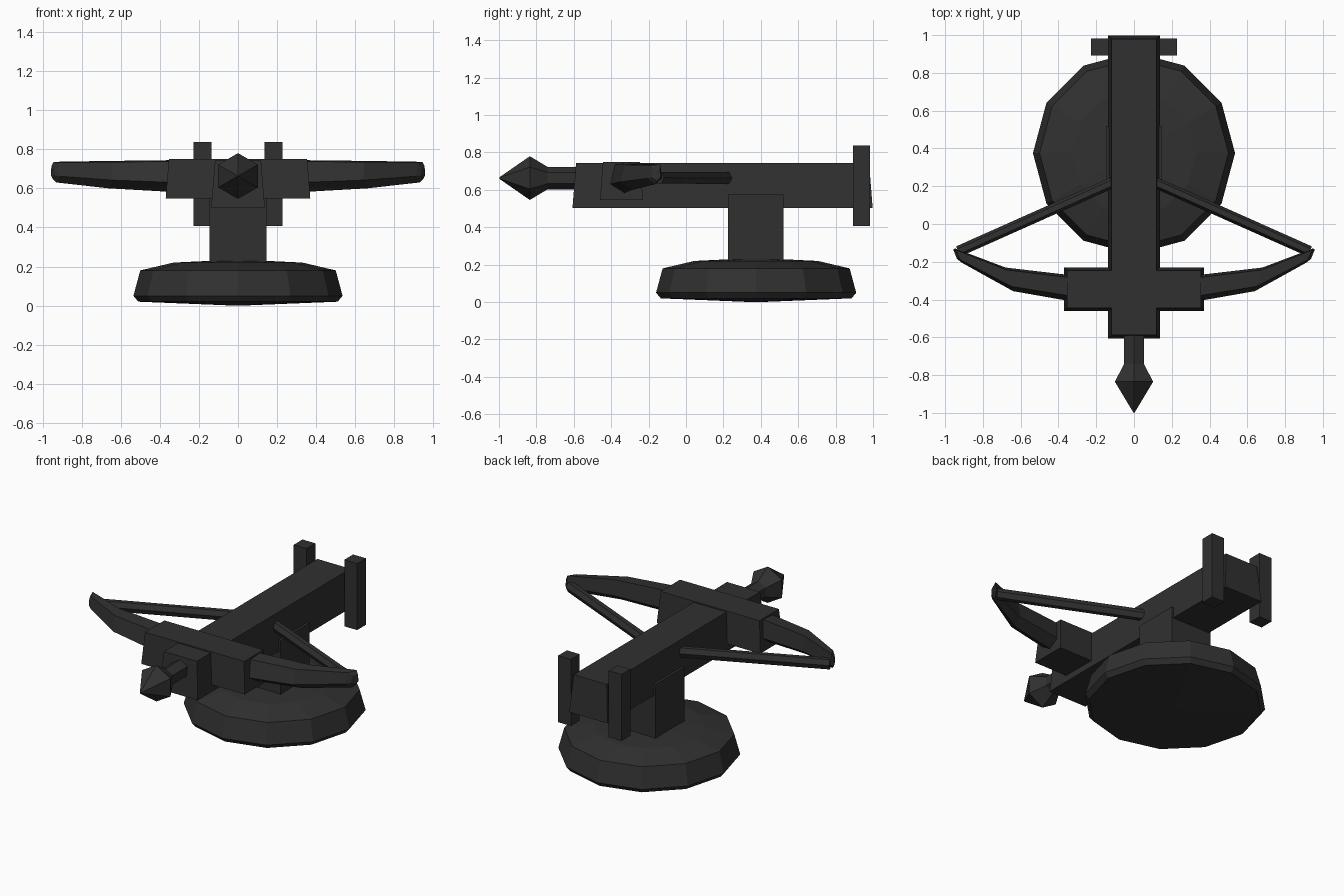
import bpy, bmesh
from math import cos, sin, pi
from mathutils import Vector

if "Cube" in bpy.data.objects:
    bpy.data.objects.remove(bpy.data.objects["Cube"])

dark = bpy.data.materials.new("dark_iron")
dark.diffuse_color = (0.03, 0.03, 0.03, 1)
dark.use_nodes = True
dark.node_tree.nodes["Principled BSDF"].inputs["Base Color"].default_value = dark.diffuse_color


def make(name, rings):
    """Skin a list of equal-length point rings and cap both ends."""
    bm = bmesh.new()
    vs = [[bm.verts.new(p) for p in ring] for ring in rings]
    n = len(vs[0])
    for a, b in zip(vs, vs[1:]):
        for i in range(n):
            j = (i + 1) % n
            bm.faces.new((a[i], a[j], b[j], b[i]))
    bm.faces.new(vs[0][::-1])
    bm.faces.new(vs[-1])
    bmesh.ops.recalc_face_normals(bm, faces=bm.faces)
    me = bpy.data.meshes.new(name)
    bm.to_mesh(me)
    bm.free()
    me.materials.append(dark)
    ob = bpy.data.objects.new(name, me)
    bpy.context.collection.objects.link(ob)
    return ob


def block(name, x, y, z, inset=0.0):
    """Box whose top is drawn in by inset."""
    def ring(d, h):
        return [(x[0] + d, y[0] + d, h), (x[1] - d, y[0] + d, h),
                (x[1] - d, y[1] - d, h), (x[0] + d, y[1] - d, h)]
    return make(name, [ring(0, z[0]), ring(inset, z[1])])


def mirror(ob):
    ob.modifiers.new("mirror", 'MIRROR').use_mirror_merge = False


# Round twelve-sided base
profile = [(0.02, 0.0), (0.51, 0.02), (0.535, 0.05), (0.5, 0.18), (0.33, 0.22), (0.02, 0.235)]
make("base", [[(r * cos(i * pi / 6), 0.375 + r * sin(i * pi / 6), z) for i in range(12)]
              for r, z in profile])

# Column, stock and bow mount
block("column", (-0.147, 0.147), (0.225, 0.52), (0.2, 0.575))
block("stock", (-0.137, 0.137), (-0.607, 0.998), (0.503, 0.743), 0.019)
block("bow_mount", (-0.37, 0.37), (-0.46, -0.23), (0.547, 0.75), 0.016)

# Rear posts
mirror(block("rear_post", (0.135, 0.227), (0.893, 0.983), (0.408, 0.838)))

# Bolt with pointed head
bolt = [(-0.5, 0.06), (-0.74, 0.06), (-0.835, 0.117), (-0.998, 0.004)]
make("bolt", [[(r * sin(i * pi / 3), y, 0.663 + r * cos(i * pi / 3)) for i in range(6)]
              for y, r in bolt])

# Bow arms: five-sided section along a curved, tapering path
section = [(-0.5, -0.2), (-0.3, 0.46), (0.4, 0.5), (0.5, -0.2), (0.05, -0.5)]
# x, skew of x across the depth, y centre, depth, z centre, height
path = [(0.3, 0.0, -0.345, 0.14, 0.662, 0.165),
        (0.66, -0.04, -0.293, 0.125, 0.67, 0.14),
        (0.93, -0.035, -0.167, 0.075, 0.683, 0.105),
        (0.947, -0.02, -0.16, 0.05, 0.68, 0.065)]
mirror(make("bow_arm", [[(x - k * u, y + d * u, z + h * v) for u, v in section]
                        for x, k, y, d, z, h in path]))

# Bow strings
a, b = Vector((0.93, -0.145, 0.665)), Vector((0.1, 0.225, 0.663))
side = (b - a).cross(Vector((0, 0, 1))).normalized()
mirror(make("bow_string", [[p + 0.029 * side * cos(i * pi / 3) + Vector((0, 0, 0.036 * sin(i * pi / 3)))
                            for i in range(6)] for p in (a, b)]))
